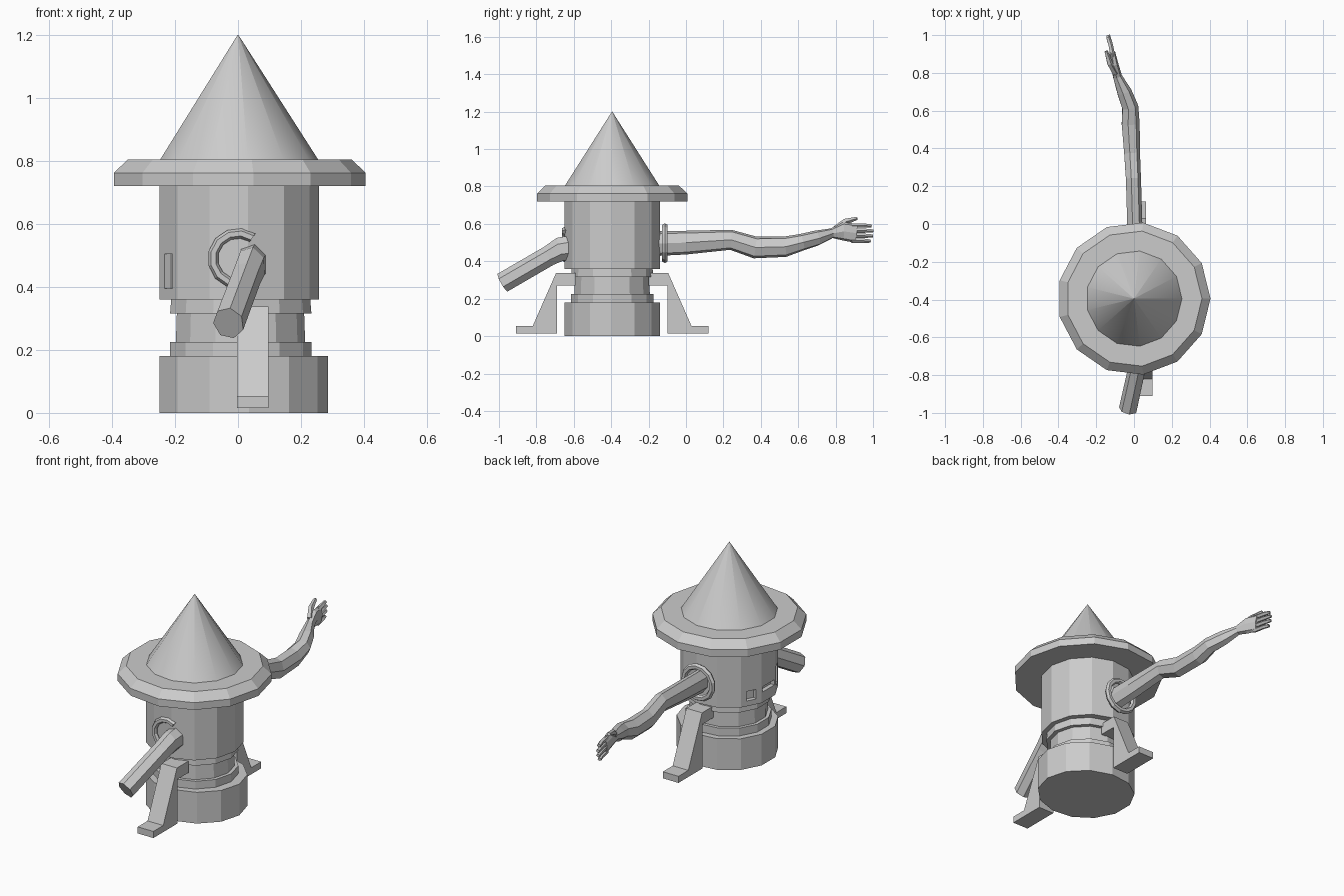
import bpy, bmesh, math
from mathutils import Vector, Matrix

if "Cube" in bpy.data.objects:
    bpy.data.objects.remove(bpy.data.objects["Cube"])

CY = -0.395          # y of the body axis
N = 13               # sides of the turned parts


def make(name, bm):
    bmesh.ops.recalc_face_normals(bm, faces=bm.faces)
    me = bpy.data.meshes.new(name)
    bm.to_mesh(me)
    bm.free()
    ob = bpy.data.objects.new(name, me)
    bpy.context.collection.objects.link(ob)
    return ob


def loft(name, rings):
    """Skin a list of equal-length point rings and cap both ends."""
    bm = bmesh.new()
    vs = [[bm.verts.new(p) for p in r] for r in rings]
    n = len(rings[0])
    for a, b in zip(vs, vs[1:]):
        for i in range(n):
            j = (i + 1) % n
            bm.faces.new((a[i], a[j], b[j], b[i]))
    bm.faces.new(vs[0])
    bm.faces.new(vs[-1])
    return make(name, bm)


def lathe(name, profile, back=1.0):
    """Turn (radius, z) points around the body axis; 'back' widens the +x half."""
    rings = []
    for r, z in profile:
        ring = []
        for i in range(N):
            a = math.tau * i / N
            x = r * math.cos(a)
            ring.append((x * (back if x > 0 else 1), CY + r * math.sin(a), z))
        rings.append(ring)
    return loft(name, rings)


def limb(name, sections, sides=7, up=(0, 0, 1)):
    """Loft elliptical sections (x, y, z, half width, half height) along a path."""
    pts = [Vector(s[:3]) for s in sections]
    rings = []
    for k, s in enumerate(sections):
        d = (pts[min(k + 1, len(pts) - 1)] - pts[max(k - 1, 0)]).normalized()
        side = d.cross(Vector(up)).normalized()
        top = side.cross(d)
        rings.append([pts[k] + side * s[3] * math.cos(math.tau * i / sides)
                      + top * s[4] * math.sin(math.tau * i / sides) for i in range(sides)])
    return loft(name, rings)


def box(name, size, matrix):
    bm = bmesh.new()
    bmesh.ops.create_cube(bm, size=1, matrix=matrix @ Matrix.Diagonal((*size, 1)))
    return make(name, bm)


# Upper body
body = lathe("upper_body", [(0.257, 0.36), (0.257, 0.79)])

# Recessed eyes and mouth on the three facets facing -x
for a, w, z0, z1 in ((5.5, 0.055, 0.39, 0.445), (6.5, 0.11, 0.42, 0.45), (7.5, 0.055, 0.395, 0.505)):
    ang = math.tau * a / N
    m = (Matrix.Translation((0.25 * math.cos(ang), CY + 0.25 * math.sin(ang), (z0 + z1) / 2))
         @ Matrix.Rotation(ang, 4, 'Z'))
    cutter = box("cutter", (0.05, w, z1 - z0), m)
    cutter.hide_render = True
    mod = body.modifiers.new("slot", 'BOOLEAN')
    mod.object = cutter
    mod.solver = 'EXACT'
    bpy.context.view_layer.objects.active = body
    bpy.ops.object.modifier_apply(modifier=mod.name)
    bpy.data.objects.remove(cutter)

# Waist with two collars, and the base
lathe("waist", [(0.222, 0.18), (0.222, 0.225), (0.203, 0.225), (0.2, 0.315),
                (0.222, 0.315), (0.218, 0.365)], 1.05)
lathe("base", [(0.257, 0.0), (0.257, 0.18)], 1.11)

# Hat
lathe("hat_brim", [(0.405, 0.72), (0.405, 0.762), (0.36, 0.805)])
cone = lathe("hat_cone", [(0.257, 0.80), (0.001, 1.2)])
bpy.ops.object.select_all(action='DESELECT')
cone.select_set(True)
bpy.context.view_layer.objects.active = cone
bpy.ops.object.shade_smooth_by_angle(angle=math.radians(35))

# Legs, mirrored front to back
leg = [(-0.91, 0.015), (-0.91, 0.053), (-0.82, 0.053), (-0.695, 0.337),
       (-0.59, 0.337), (-0.59, 0.27), (-0.69, 0.27), (-0.69, 0.015)]
for name, x0, flip in (("front_leg", -0.003, False), ("back_leg", -0.036, True)):
    prof = [(2 * CY - y if flip else y, z) for y, z in leg]
    loft(name, [[(x, y, z) for y, z in prof] for x in (x0, x0 + 0.1)])

# Shoulder rings (the front one is broken open at one side)
for name, y, z, r, t, steps in (("front_shoulder_ring", -0.648, 0.49, 0.08, 0.016, 11),
                                ("back_shoulder_ring", -0.113, 0.497, 0.09, 0.017, 13)):
    rings = []
    for k in range(steps + (1 if steps == 13 else 0)):
        a = math.radians(55) + math.tau * k / 13
        rings.append([((r + t * math.cos(b)) * math.cos(a), y + t * math.sin(b),
                       z + (r + t * math.cos(b)) * math.sin(a))
                      for b in (math.tau * i / 6 for i in range(6))])
    loft(name, rings)

# Sleeve-like front arm stump
limb("front_arm", [(0.045, -0.60, 0.475, 0.05, 0.068), (0.04, -0.67, 0.465, 0.048, 0.065),
                   (0.025, -0.73, 0.43, 0.048, 0.056), (-0.03, -0.98, 0.285, 0.05, 0.056)])

# Back arm with elbow bend, wrist and palm
limb("back_arm", [(0.003, -0.16, 0.495, 0.042, 0.068), (0.002, 0.0, 0.5, 0.042, 0.065),
                  (-0.005, 0.24, 0.515, 0.042, 0.055), (-0.012, 0.37, 0.474, 0.044, 0.06),
                  (-0.02, 0.53, 0.478, 0.05, 0.056), (-0.022, 0.62, 0.502, 0.045, 0.046),
                  (-0.053, 0.70, 0.524, 0.04, 0.042), (-0.088, 0.78, 0.55, 0.025, 0.027),
                  (-0.103, 0.84, 0.56, 0.022, 0.05), (-0.116, 0.91, 0.55, 0.016, 0.052)])

# Fingers and thumb
for i, tip in enumerate((0.985, 0.998, 1.0, 0.99)):
    z = 0.51 + i * 0.027
    limb(f"finger_{i + 1}", [(-0.112, 0.885, z, 0.014, 0.012), (-0.125, 0.95, z, 0.013, 0.012),
                             (-0.138, tip, z - 0.002, 0.011, 0.009)], 5)
limb("thumb", [(-0.1, 0.80, 0.572, 0.018, 0.022), (-0.128, 0.85, 0.612, 0.016, 0.017),
               (-0.148, 0.915, 0.63, 0.01, 0.009)], 5)
